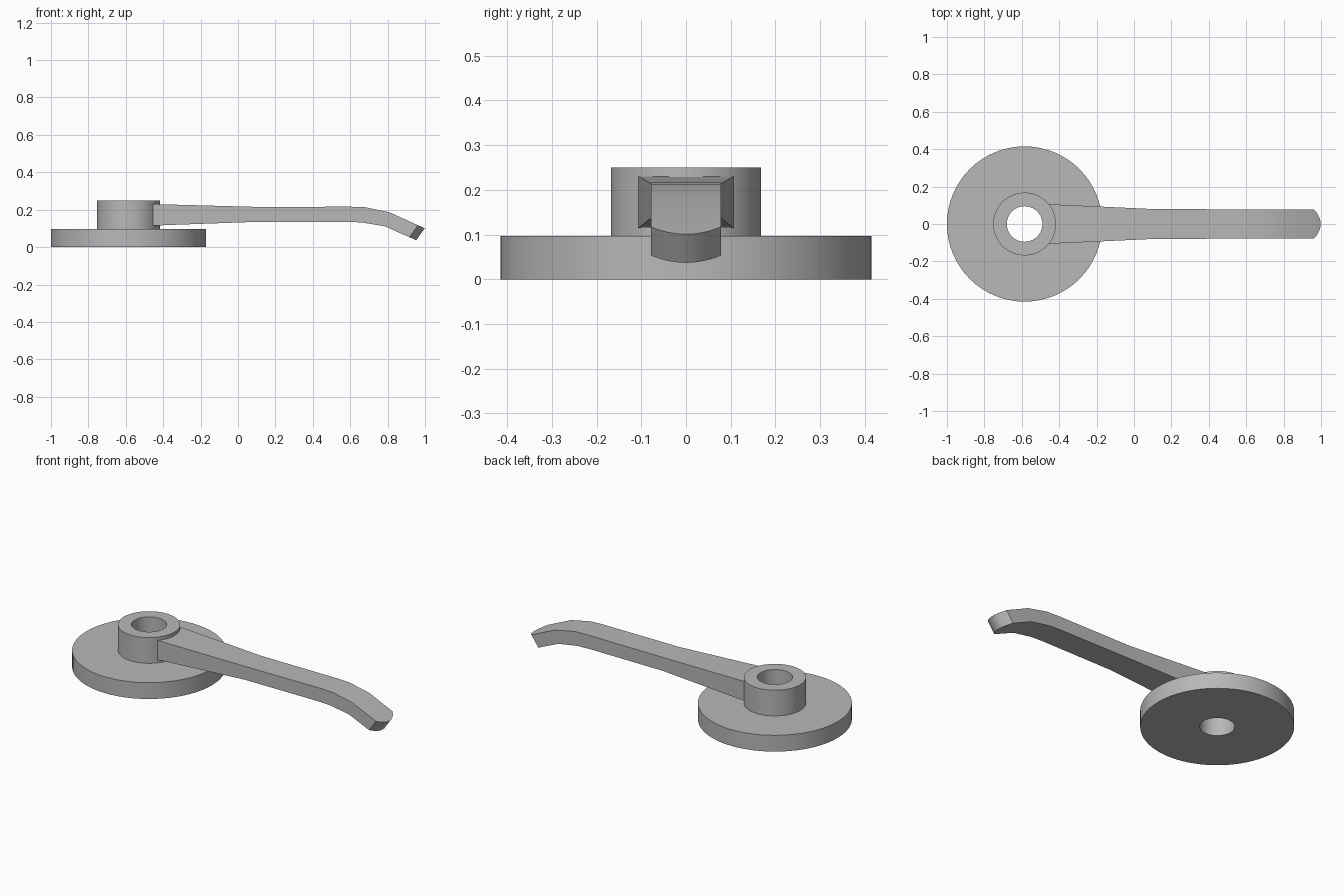
import bpy, bmesh, math

if "Cube" in bpy.data.objects:
    bpy.data.objects.remove(bpy.data.objects["Cube"])

grey = bpy.data.materials.new("satin_grey")
grey.diffuse_color = (0.48, 0.48, 0.48, 1)
grey.use_nodes = True
grey.node_tree.nodes["Principled BSDF"].inputs["Base Color"].default_value = grey.diffuse_color


def make_object(name, bm, angle):
    bmesh.ops.recalc_face_normals(bm, faces=bm.faces)
    mesh = bpy.data.meshes.new(name)
    bm.to_mesh(mesh)
    bm.free()
    mesh.materials.append(grey)
    ob = bpy.data.objects.new(name, mesh)
    bpy.context.collection.objects.link(ob)
    bpy.context.view_layer.objects.active = ob
    ob.select_set(True)
    bpy.ops.object.shade_smooth_by_angle(angle=math.radians(angle))
    ob.select_set(False)
    return ob


# Round base plate and raised hub, turned in one piece around the through bore
CX, SIDES = -0.585, 64
section = [(0.095, 0), (0.415, 0), (0.415, 0.097), (0.168, 0.097),
           (0.168, 0.25), (0.095, 0.25)]
bm = bmesh.new()
rings = []
for r, z in section:
    rings.append([bm.verts.new((CX + r * math.cos(2 * math.pi * i / SIDES),
                                r * math.sin(2 * math.pi * i / SIDES), z))
                  for i in range(SIDES)])
for a, b in zip(rings, rings[1:] + rings[:1]):
    for i in range(SIDES):
        j = (i + 1) % SIDES
        bm.faces.new((a[i], a[j], b[j], b[i]))
make_object("base_and_hub", bm, 30)

# Lever arm: stations of top x, top z, bottom x, bottom z, half width
stations = [
    (-0.455, 0.230, -0.455, 0.115, 0.106),
    (0.10, 0.215, 0.10, 0.135, 0.080),
    (0.60, 0.216, 0.58, 0.135, 0.078),
    (0.68, 0.213, 0.66, 0.132, 0.078),
    (0.81, 0.186, 0.785, 0.111, 0.078),
    (0.962, 0.117, 0.917, 0.053, 0.078),
]
COLS, BULGE, SLOPE = 12, 0.036, -0.45
bm = bmesh.new()
tops, bottoms = [], []
for k, (xt, zt, xb, zb, w) in enumerate(stations):
    top, bottom = [], []
    for c in range(COLS + 1):
        u = 2 * c / COLS - 1
        # rounded tip follows the slope of the bent end
        d = BULGE * (1 - u * u) if k == len(stations) - 1 else 0
        top.append(bm.verts.new((xt + d, u * w, zt + d * SLOPE)))
        bottom.append(bm.verts.new((xb + d, u * w, zb + d * SLOPE)))
    tops.append(top)
    bottoms.append(bottom)
for k in range(len(stations) - 1):
    for rows in (tops, bottoms):
        a, b = rows[k], rows[k + 1]
        for c in range(COLS):
            bm.faces.new((a[c], a[c + 1], b[c + 1], b[c]))
    for c in (0, COLS):
        bm.faces.new((tops[k][c], tops[k + 1][c], bottoms[k + 1][c], bottoms[k][c]))
for k in (0, -1):
    for c in range(COLS):
        bm.faces.new((tops[k][c], tops[k][c + 1], bottoms[k][c + 1], bottoms[k][c]))
make_object("lever_arm", bm, 20)
